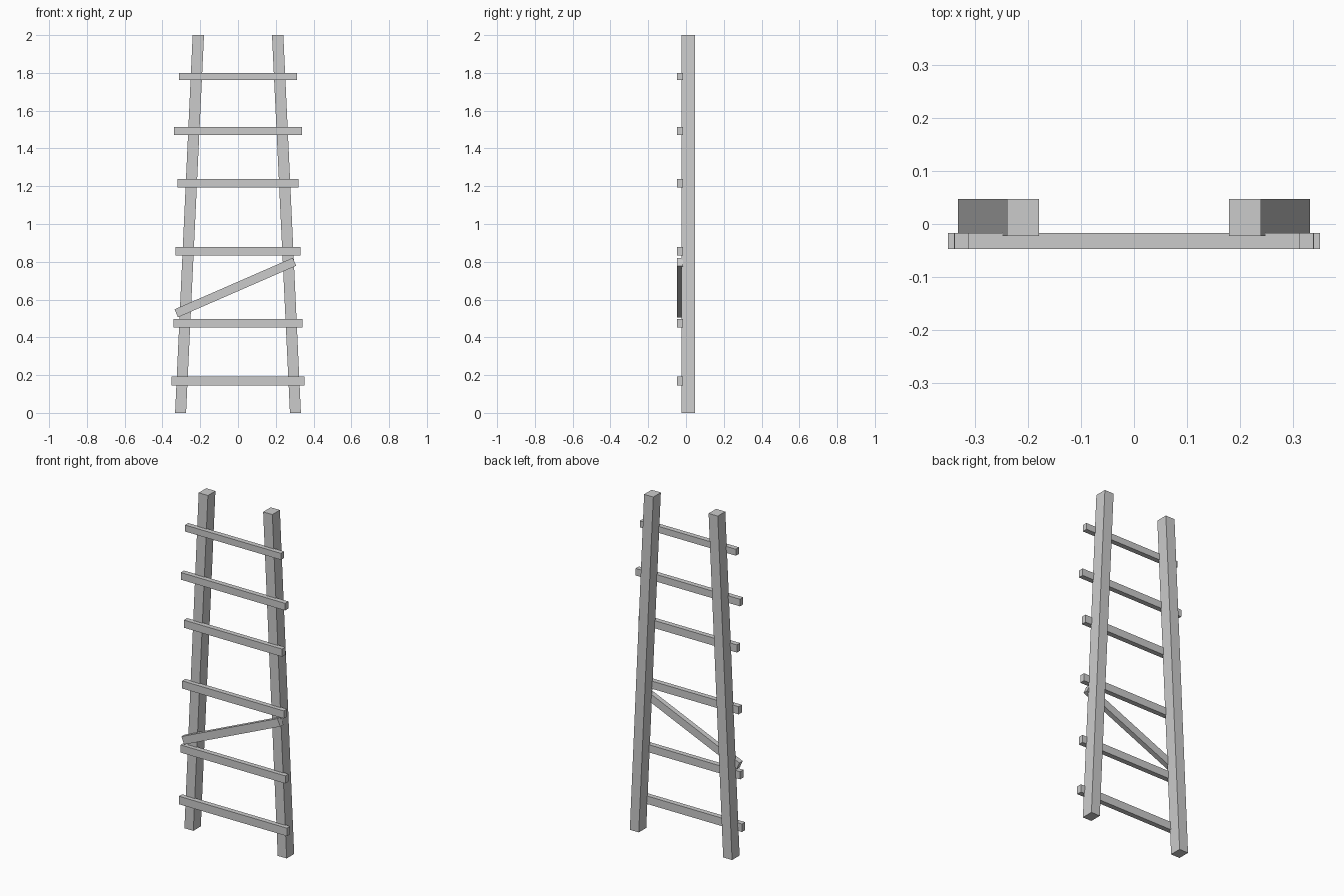
import bpy, bmesh, math

if "Cube" in bpy.data.objects:
    bpy.data.objects.remove(bpy.data.objects["Cube"])

RAIL_Y = (-0.023, 0.047)
RUNG_Y, RUNG_T = -0.032, 0.03


def box(name, size, loc, tilt=0.0):
    bpy.ops.mesh.primitive_cube_add(size=1, location=loc, rotation=(0, -tilt, 0))
    ob = bpy.context.object
    ob.name = name
    ob.scale = size
    bpy.ops.object.transform_apply(location=False, rotation=False, scale=True)
    return ob


# Side rails: leaning posts with level ends, mirrored across x
bm = bmesh.new()
bmesh.ops.create_cube(bm, size=1)
for v in bm.verts:
    inner, outer = (0.18, 0.24) if v.co.z > 0 else (0.275, 0.333)
    v.co = (outer if v.co.x > 0 else inner,
            RAIL_Y[1] if v.co.y > 0 else RAIL_Y[0],
            2.0 if v.co.z > 0 else 0.0)
mesh = bpy.data.meshes.new("side_rails")
bm.to_mesh(mesh)
bm.free()
rails = bpy.data.objects.new("side_rails", mesh)
bpy.context.collection.objects.link(rails)
rails.modifiers.new("mirror", 'MIRROR').use_axis[0] = True

# Rungs: (centre height, half length, board height)
rungs = [(0.169, 0.352, 0.047), (0.475, 0.341, 0.045), (0.855, 0.331, 0.045),
         (1.216, 0.32, 0.045), (1.492, 0.34, 0.042), (1.781, 0.313, 0.038)]
for i, (z, half, h) in enumerate(rungs):
    box(f"rung_{i + 1}", (2 * half, RUNG_T, h), (0, RUNG_Y, z))

# Slipped rung: runs diagonally between the second and third rungs
x0, z0, x1, z1 = -0.327, 0.527, 0.299, 0.8
box("slanted_rung", (math.hypot(x1 - x0, z1 - z0), RUNG_T, 0.046),
    ((x0 + x1) / 2, RUNG_Y, (z0 + z1) / 2), math.atan2(z1 - z0, x1 - x0))
